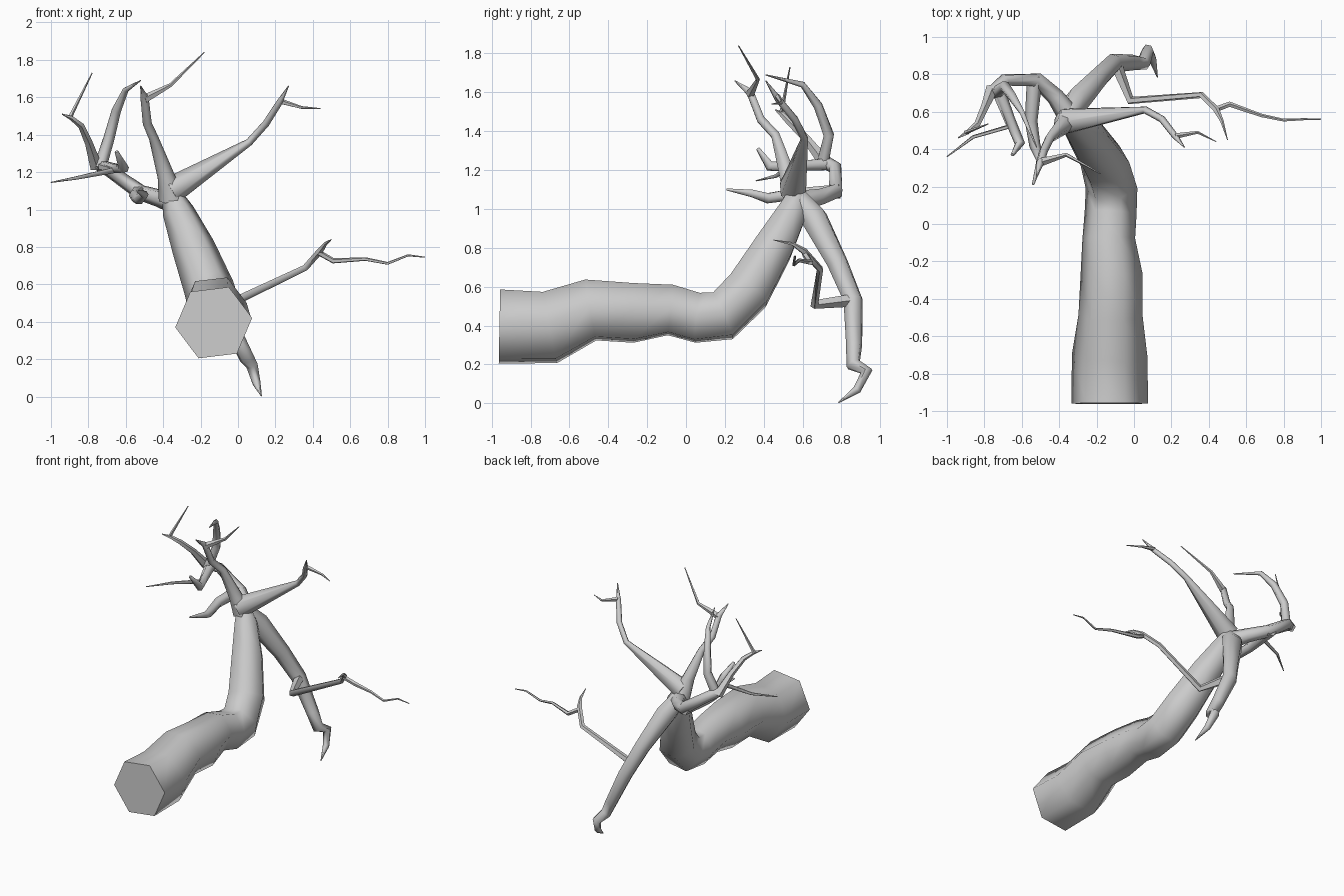
import bpy, bmesh, math
from mathutils import Vector


def limb(name, pts, sides=6, phase=0.0):
    """Tapered polygonal tube through (x, y, z, radius) points."""
    bm = bmesh.new()
    P = [Vector(p[:3]) for p in pts]
    dirs = [(b - a).normalized() for a, b in zip(P, P[1:])]
    rings, u = [], None
    for i, p in enumerate(P):
        t = (dirs[max(i - 1, 0)] + dirs[min(i, len(dirs) - 1)]).normalized()
        if u is None:
            u = Vector((1, 0, 0)) if abs(t.x) < 0.8 else Vector((0, 0, 1))
        u = (u - t * u.dot(t)).normalized()
        v = u.cross(t)
        ring = []
        for k in range(sides):
            a = phase + 2 * math.pi * k / sides
            ring.append(bm.verts.new(p + (u * math.cos(a) + v * math.sin(a)) * pts[i][3]))
        rings.append(ring)
    for r, s in zip(rings, rings[1:]):
        for k in range(sides):
            j = (k + 1) % sides
            bm.faces.new((r[k], r[j], s[j], s[k]))
    bm.faces.new(rings[0])
    bm.faces.new(rings[-1])
    bmesh.ops.recalc_face_normals(bm, faces=bm.faces[:])
    me = bpy.data.meshes.new(name)
    bm.to_mesh(me)
    bm.free()
    ob = bpy.data.objects.new(name, me)
    bpy.context.collection.objects.link(ob)
    bpy.context.view_layer.objects.active = ob
    ob.select_set(True)
    bpy.ops.object.shade_smooth_by_angle(angle=math.radians(65))
    ob.select_set(False)
    return ob


# Trunk, lying towards the front and curving upwards to the fork
limb("trunk", [
    (-.13, -.96, .395, .207), (-.13, -.70, .39, .203), (-.125, -.49, .48, .173),
    (-.12, -.27, .465, .167), (-.135, -.08, .48, .142), (-.125, .06, .44, .14),
    (-.12, .19, .45, .14), (-.155, .32, .58, .135), (-.24, .45, .80, .115),
    (-.32, .55, .99, .085), (-.355, .575, 1.08, .055)], phase=math.radians(7))

# Drooping limb at the back
limb("drooping_limb", [
    (-.35, .58, 1.05, .06), (-.30, .66, .95, .075), (-.19, .78, .72, .058),
    (-.11, .86, .53, .052), (.0, .865, .30, .043), (.05, .86, .20, .04),
    (.075, .93, .165, .032), (.10, .88, .07, .022), (.125, .785, .003, .003)])
limb("drooping_side_branch", [
    (-.10, .86, .53, .035), (-.02, .66, .51, .025), (.36, .69, .69, .018),
    (.44, .61, .78, .018), (.47, .55, .82, .01), (.50, .45, .84, .002)], 5)
limb("drooping_side_twig", [
    (.43, .61, .77, .016), (.51, .64, .725, .015), (.68, .58, .735, .01),
    (.80, .555, .712, .008), (.91, .56, .755, .006), (1.0, .56, .745, .003)], 5)

# Upper right branch
limb("right_branch", [
    (-.36, .55, 1.10, .075), (.06, .61, 1.36, .02), (.15, .56, 1.46, .019),
    (.22, .47, 1.57, .017), (.27, .41, 1.66, .003)])
limb("right_twig", [
    (.22, .47, 1.58, .016), (.34, .49, 1.545, .008), (.44, .44, 1.54, .002)], 5)

# Upper middle branch
limb("middle_branch", [
    (-.355, .56, 1.06, .07), (-.385, .52, 1.18, .046), (-.45, .46, 1.38, .026),
    (-.485, .385, 1.46, .024), (-.50, .33, 1.60, .022), (-.52, .25, 1.66, .003)])
limb("middle_twig", [
    (-.50, .33, 1.59, .024), (-.36, .37, 1.665, .011), (-.18, .27, 1.84, .003)], 5)

# Left limb with its branches
limb("left_limb", [
    (-.35, .58, 1.04, .06), (-.42, .68, 1.06, .048), (-.52, .77, 1.09, .042),
    (-.69, .77, 1.21, .035), (-.76, .70, 1.25, .035)])
limb("left_low_branch", [
    (-.53, .79, 1.09, .042), (-.55, .55, 1.075, .034), (-.53, .42, 1.055, .03),
    (-.50, .34, 1.08, .022), (-.54, .21, 1.10, .006)])
limb("left_tall_branch", [
    (-.74, .70, 1.22, .035), (-.69, .735, 1.38, .03), (-.65, .68, 1.53, .025),
    (-.60, .60, 1.64, .016), (-.52, .41, 1.69, .003)])
limb("left_stub", [
    (-.73, .73, 1.23, .035), (-.66, .55, 1.22, .028), (-.61, .43, 1.22, .028),
    (-.65, .37, 1.31, .01)])
limb("left_outer_branch", [
    (-.76, .72, 1.23, .035), (-.80, .62, 1.36, .022), (-.84, .53, 1.45, .018),
    (-.89, .49, 1.49, .013), (-.94, .46, 1.51, .003)], 5)
limb("left_outer_twig", [
    (-.90, .49, 1.49, .012), (-.78, .535, 1.73, .003)], 5)
limb("left_side_twig", [
    (-.73, .68, 1.23, .022), (-.67, .52, 1.21, .017), (-.86, .465, 1.17, .01),
    (-1.0, .36, 1.145, .003)], 5)
